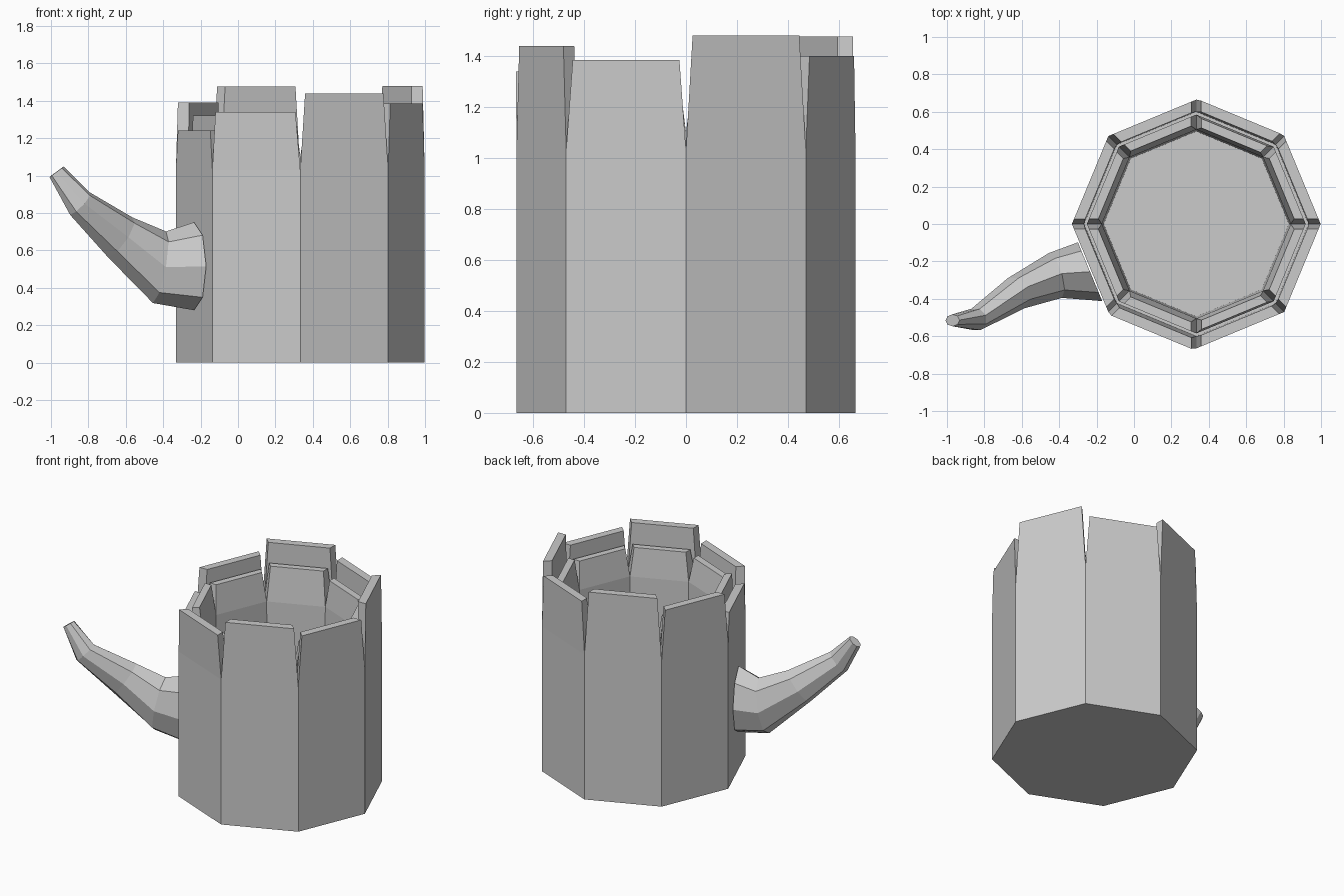
import bpy, bmesh, math
from mathutils import Vector

if "Cube" in bpy.data.objects:
    bpy.data.objects.remove(bpy.data.objects["Cube"])

CX, N = 0.333, 8


def corner(i, r, z):
    a = 2 * math.pi * i / N
    return Vector((CX + r * math.cos(a), r * math.sin(a), z))


def finish(bm, name):
    bmesh.ops.recalc_face_normals(bm, faces=bm.faces)
    me = bpy.data.meshes.new(name)
    bm.to_mesh(me)
    bm.free()
    ob = bpy.data.objects.new(name, me)
    bpy.context.collection.objects.link(ob)
    return ob


def skin(name, rings, closed_caps=True):
    """Join equal-length point rings with quads and cap both ends."""
    bm = bmesh.new()
    vs = [[bm.verts.new(p) for p in ring] for ring in rings]
    for a, b in zip(vs, vs[1:]):
        n = len(a)
        for i in range(n):
            bm.faces.new((a[i], a[(i + 1) % n], b[(i + 1) % n], b[i]))
    if closed_caps:
        bm.faces.new(vs[0])
        bm.faces.new(vs[-1])
    return finish(bm, name)


def staves(name, z0, heights, bottom, top, gap):
    """Tapered stave ends, one per side; bottom/top are (outer, inner) radii."""
    for k, (h, lean) in enumerate(heights):
        a, b = k, k + 1
        low = [corner(a, bottom[0], z0), corner(b, bottom[0], z0),
               corner(b, bottom[1], z0), corner(a, bottom[1], z0)]
        pts = []
        for r, flip in ((top[0], 0), (top[1], 1)):
            p, q = corner(a, r + lean, h), corner(b, r + lean, h)
            d = (q - p).normalized() * gap
            pts += [q - d, p + d] if flip else [p + d, q - d]
        skin(f"{name}_{k + 1}", [low, pts])


# Mug body: outer wall, ledge for both stave rows, hollow inside with floor
profile = [(0.665, 0), (0.665, 1.03), (0.585, 1.03), (0.585, 1.10),
           (0.505, 1.10), (0.495, 0.15)]
skin("mug_body", [[corner(i, r, z) for i in range(N)] for r, z in profile])

# Outer and inner rows of uneven stave ends: (top height, outward lean)
outer = [(1.48, 0), (1.40, 0.005), (1.477, 0), (1.39, 0),
         (1.24, 0), (1.34, 0.013), (1.44, 0), (1.385, 0)]
inner = [(1.32, 0), (1.29, -0.01), (1.34, 0), (1.30, 0),
         (1.32, 0), (1.27, 0), (1.30, -0.01), (1.29, 0)]
staves("outer_stave", 1.03, outer, (0.665, 0.60), (0.665, 0.605), 0.028)
staves("inner_stave", 1.10, inner, (0.585, 0.505), (0.585, 0.535), 0.03)

# Horn handle: (centre, half height, half width), wide at the wall, thin at the tip
horn = [((-0.235, -0.255, 0.515), 0.235, 0.17),
        ((-0.42, -0.275, 0.51), 0.195, 0.125),
        ((-0.63, -0.37, 0.67), 0.13, 0.092),
        ((-0.845, -0.51, 0.85), 0.083, 0.062),
        ((-0.97, -0.515, 1.02), 0.047, 0.032)]
centres = [Vector(c) for c, _, _ in horn]
rings = []
for i, (c, h, w) in enumerate(horn):
    if i == 0:
        t = Vector((-math.cos(math.pi / 8), -math.sin(math.pi / 8), 0))
    else:
        t = centres[min(i + 1, len(horn) - 1)] - centres[i - 1]
    if i == 1:
        t.z *= 0.5
    t.normalize()
    side = t.cross(Vector((0, 0, 1))).normalized()
    up = side.cross(t)
    rings.append([centres[i] + up * h * math.cos(j * math.pi / 4)
                  + side * w * math.sin(j * math.pi / 4) for j in range(8)])
skin("horn_handle", rings)
